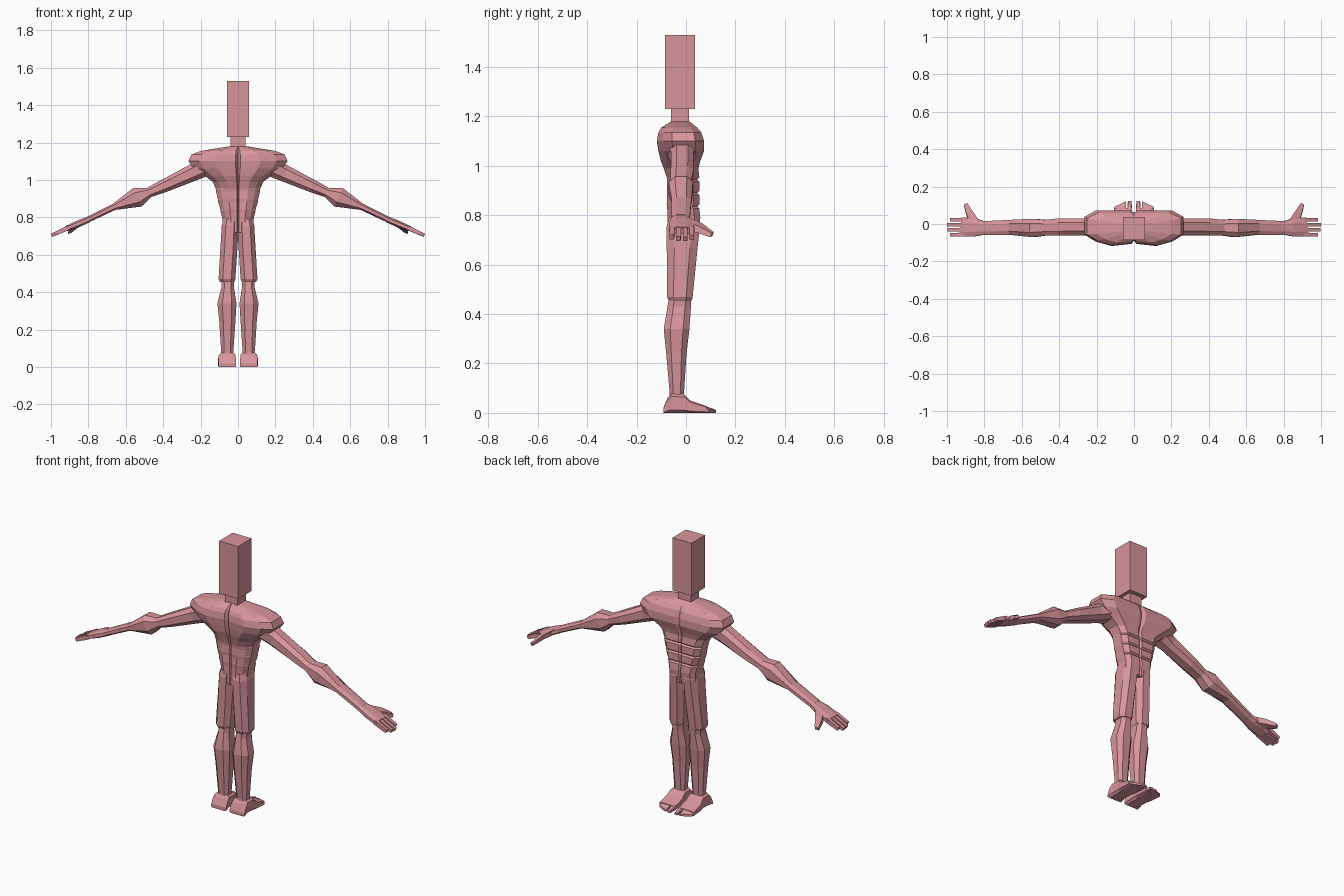
import bpy
import bmesh
from mathutils import Vector

cube = bpy.data.objects.get("Cube")
if cube:
    bpy.data.objects.remove(cube, do_unlink=True)

# One flat skin colour
skin = bpy.data.materials.new("skin_pink")
skin.use_nodes = True
tone = (0.69, 0.30, 0.33, 1)
skin.diffuse_color = tone
bsdf = next(n for n in skin.node_tree.nodes if n.type == "BSDF_PRINCIPLED")
bsdf.inputs["Base Color"].default_value = tone
bsdf.inputs["Roughness"].default_value = 0.8


def loft(name, rings, side=1):
    """Skin a list of closed rings, cap both ends; side=-1 mirrors across x."""
    bm = bmesh.new()
    loops = [[bm.verts.new((p[0] * side, p[1], p[2])) for p in ring] for ring in rings]
    for low, high in zip(loops, loops[1:]):
        for i in range(len(low)):
            j = (i + 1) % len(low)
            bm.faces.new((low[i], low[j], high[j], high[i]))
    bm.faces.new(loops[0])
    bm.faces.new(loops[-1])
    bmesh.ops.recalc_face_normals(bm, faces=bm.faces)
    mesh = bpy.data.meshes.new(name)
    bm.to_mesh(mesh)
    bm.free()
    mesh.materials.append(skin)
    obj = bpy.data.objects.new(name, mesh)
    bpy.context.collection.objects.link(obj)
    return obj


def ring(corner, u, v, cut=0.25):
    """Rectangle spanned by u and v with its corners cut off."""
    corner, u, v = Vector(corner), Vector(u), Vector(v)
    far = 1 - cut
    if cut == 0:
        steps = [(0, 0), (1, 0), (1, 1), (0, 1)]
    else:
        steps = [(cut, 0), (far, 0), (1, cut), (1, far),
                 (far, 1), (cut, 1), (0, far), (0, cut)]
    return [corner + u * a + v * b for a, b in steps]


def level(z, x0, x1, y0, y1, cut=0.25):
    return ring((x0, y0, z), (x1 - x0, 0, 0), (0, y1 - y0, 0), cut)


def upright(y, x0, x1, z0, z1, cut=0.15):
    return ring((x0, y, z0), (x1 - x0, 0, 0), (0, 0, z1 - z0), cut)


def arm_ring(xt, zt, xb, zb, y0, y1, cut=0.25):
    """Slice of the arm between a top point and a bottom point."""
    return ring((xb, y0, zb), (0, y1 - y0, 0), (xt - xb, 0, zt - zb), cut)


def torso_ring(z, w, back, front, spine, middle):
    """Symmetric body slice with a furrow at the spine and at the breastbone."""
    d = front - back
    half = [(0.05 * w, back + spine * 0.4), (0.45 * w, back),
            (0.78 * w, back + 0.13 * d), (w, back + 0.32 * d),
            (w, front - 0.18 * d), (0.76 * w, front), (0.08 * w, front)]
    right = [(x, y, z) for x, y in half]
    left = [(-x, y, z) for x, y in reversed(half)]
    return [(0, back + spine, z)] + right + [(0, front - middle, z)] + left


# Head block and neck
loft("head", [level(z, -.06, .06, -.085, .037, 0) for z in (1.23, 1.53)])
loft("neck", [level(z, -.04, .04, -.06, .013, 0) for z in (1.15, 1.24)])

# Torso: hips, waist, abdominal creases, chest and shoulders
body = [torso_ring(.72, .082, -.075, .05, .008, .004),
        torso_ring(.79, .083, -.075, .058, .012, .008)]
for z, w in ((.835, .093), (.89, .107), (.945, .118)):
    body += [torso_ring(z - .008, w - .001, -.076, .054, .015, .01),
             torso_ring(z, w, -.077, .045, .015, .004),
             torso_ring(z + .008, w + .001, -.078, .054, .015, .01)]
body += [torso_ring(.99, .135, -.09, .05, .018, .008),
         torso_ring(1.02, .175, -.102, .058, .022, .01),
         torso_ring(1.06, .235, -.112, .073, .028, .012),
         torso_ring(1.10, .265, -.118, .073, .03, .012),
         torso_ring(1.135, .25, -.112, .062, .026, .01),
         torso_ring(1.155, .20, -.10, .045, .02, .006),
         torso_ring(1.18, .045, -.06, .013, 0, 0)]
loft("torso", body)

for side, label in ((1, "left"), (-1, "right")):
    # Upper arm, elbow, forearm and wrist
    loft(label + "_arm", [
        arm_ring(.20, 1.115, .165, 1.02, -.075, .045),
        arm_ring(.27, 1.075, .23, .995, -.06, .03),
        arm_ring(.41, 1.0, .385, .935, -.062, .03),
        arm_ring(.485, .958, .465, .908, -.062, .022),
        arm_ring(.56, .957, .515, .858, -.07, .028),
        arm_ring(.67, .872, .655, .84, -.058, .022),
        arm_ring(.81, .802, .80, .772, -.058, .015)], side)
    # Palm
    loft(label + "_hand", [
        arm_ring(.80, .805, .79, .775, -.056, .013),
        arm_ring(.855, .785, .845, .75, -.066, .03),
        arm_ring(.925, .752, .915, .725, -.068, .035)], side)
    # Four fingers, the outer ones a little shorter
    for i, reach in enumerate((.985, .998, 1.0, .985)):
        y = -.066 + i * .0265
        drop = (reach - .91) * .5
        loft(f"{label}_finger_{i + 1}", [
            arm_ring(.91, .757, .90, .734, y, y + .02, 0),
            arm_ring(reach, .757 - drop, reach - .008, .740 - drop, y, y + .018, 0)], side)
    # Thumb
    loft(label + "_thumb", [
        ring((.82, .0, .765), (.05, -.01, -.02), (0, .006, .03), 0),
        ring((.86, .055, .742), (.035, -.014, -.012), (0, .01, .026), 0),
        ring((.892, .107, .716), (.018, -.008, -.005), (0, .005, .016), 0)], side)
    # Thigh, ending in a small step above the knee
    loft(label + "_thigh", [
        level(.79, 0, .078, -.07, .05),
        level(.755, 0, .087, -.078, .056),
        level(.67, .001, .092, -.078, .047),
        level(.47, .014, .104, -.077, .027),
        level(.455, .02, .096, -.07, .024)], side)
    # Knee, calf and ankle
    loft(label + "_lower_leg", [
        level(.47, .02, .09, -.068, .022),
        level(.43, .022, .088, -.075, .02),
        level(.34, .008, .11, -.09, .014),
        level(.24, .014, .1, -.08, .002),
        level(.08, .025, .09, -.066, -.008),
        level(.04, .02, .095, -.07, -.002)], side)
    # Foot wedge with the big toe split from the others
    loft(label + "_foot", [
        upright(-.092, .012, .105, 0, .02, .1),
        upright(-.075, .012, .105, 0, .06),
        upright(-.06, .014, .102, 0, .078),
        upright(-.008, .014, .102, 0, .076),
        upright(.018, .011, .107, 0, .05),
        upright(.085, .01, .108, 0, .027)], side)
    loft(label + "_big_toe", [
        upright(.07, .01, .036, 0, .03),
        upright(.122, .013, .033, 0, .012)], side)
    loft(label + "_small_toes", [
        ring((.042, .07, 0), (.065, -.005, 0), (0, 0, .03), .15),
        ring((.042, .122, 0), (.062, -.03, 0), (0, 0, .012), .15)], side)
